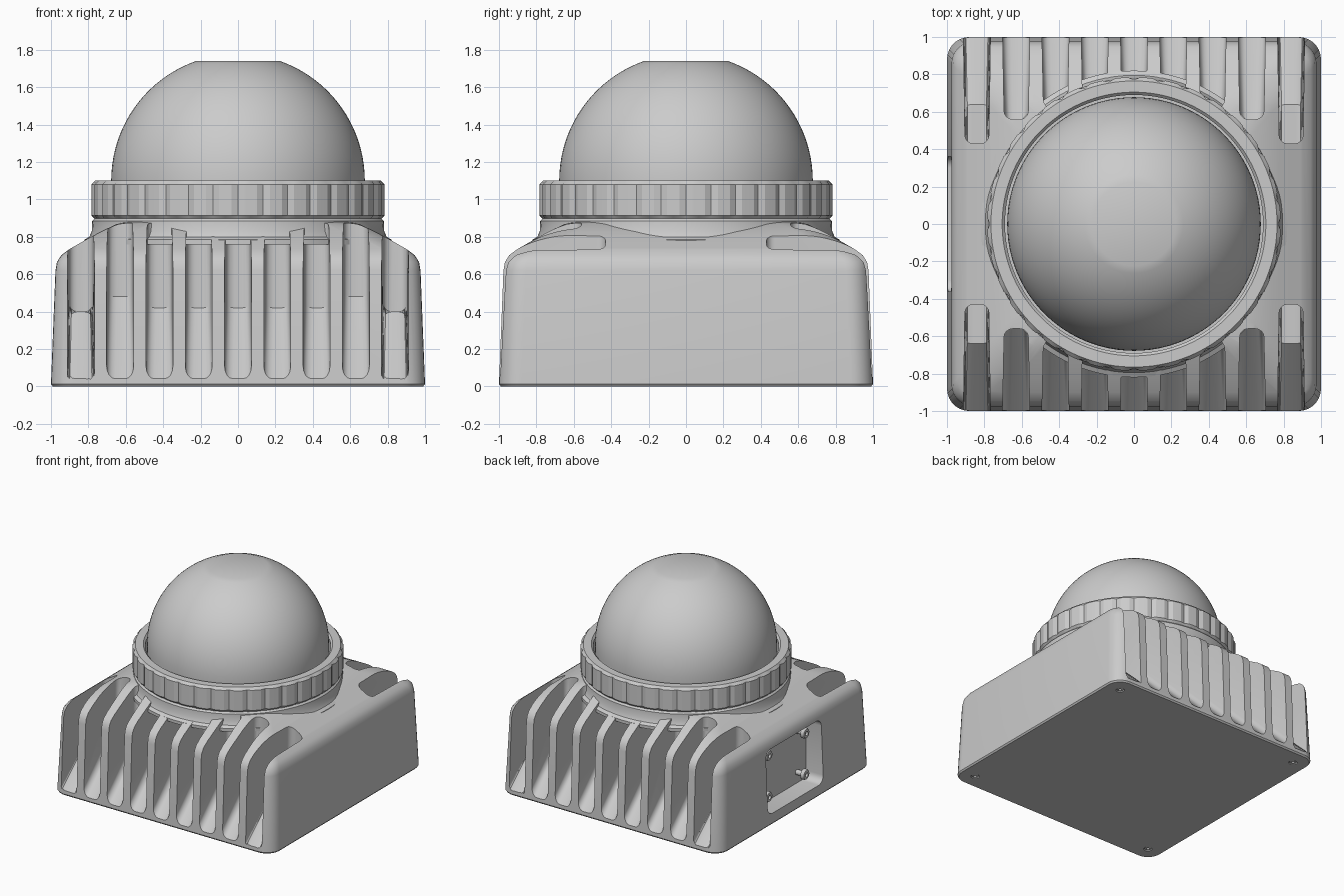
import bpy, bmesh, math
from math import sin, cos, pi, radians
from mathutils import Matrix, Vector

old = bpy.data.objects.get("Cube")
if old:
    bpy.data.objects.remove(old, do_unlink=True)

grey = bpy.data.materials.new("housing_grey")
grey.use_nodes = True
grey.diffuse_color = (0.6, 0.6, 0.6, 1)
grey.node_tree.nodes["Principled BSDF"].inputs["Base Color"].default_value = (0.6, 0.6, 0.6, 1)


def finish(bm, name):
    bmesh.ops.recalc_face_normals(bm, faces=bm.faces)
    mesh = bpy.data.meshes.new(name)
    bm.to_mesh(mesh)
    bm.free()
    obj = bpy.data.objects.new(name, mesh)
    bpy.context.collection.objects.link(obj)
    mesh.materials.append(grey)
    return obj


def activate(obj):
    bpy.ops.object.select_all(action='DESELECT')
    obj.select_set(True)
    bpy.context.view_layer.objects.active = obj


def smooth(obj, angle=30):
    activate(obj)
    bpy.ops.object.shade_smooth_by_angle(angle=radians(angle))


def bridge(bm, rings, closed=False):
    """Join rings of vertices with quads."""
    n = len(rings[0])
    pairs = list(zip(rings, rings[1:]))
    if closed:
        pairs.append((rings[-1], rings[0]))
    for a, b in pairs:
        for i in range(n):
            j = (i + 1) % n
            bm.faces.new((a[i], a[j], b[j], b[i]))


def lathe(name, profile, n=96, closed=False, radius=lambda i, k, r: r):
    """Revolve (r, z) points about z; radius() may vary r around the turn."""
    bm = bmesh.new()
    rings = []
    for k, (r, z) in enumerate(profile):
        ring = []
        for i in range(n):
            a, rr = 2 * pi * i / n, radius(i, k, r)
            ring.append(bm.verts.new((rr * cos(a), rr * sin(a), z)))
        rings.append(ring)
    bridge(bm, rings, closed)
    bmesh.ops.remove_doubles(bm, verts=bm.verts, dist=1e-5)
    return finish(bm, name)


# Housing: rounded square sections with drafted sides and a crowned top
def square_ring(bm, half, corner, z, steps=7):
    ring = []
    for q in range(4):
        a0 = q * pi / 2
        c = Matrix.Rotation(a0, 3, 'Z') @ Vector((half - corner, half - corner, 0))
        for s in range(steps + 1):
            a = a0 + s / steps * pi / 2
            ring.append(bm.verts.new((c.x + corner * cos(a), c.y + corner * sin(a), z)))
    return ring


bm = bmesh.new()
sections = [(.99, .11, 0), (1, .12, .012), (.976, .12, .62), (.968, .12, .665),
            (.945, .12, .702), (.90, .12, .735), (.83, .13, .775),
            (.74, .14, .825), (.65, .15, .868), (.57, .16, .885), (.45, .16, .89)]
rings = [square_ring(bm, *s) for s in sections]
bridge(bm, rings)
bm.faces.new(rings[0])
bm.faces.new(rings[-1])
housing = finish(bm, "housing")


# Cutters: cooling slots with a sloping floor, cable pocket, base screw holes
def slot(bm, x, end, side):
    outer, top = -1.2, 1.2
    pts = [(outer, -.16), (-.64, .4)]
    if end < .5:
        pts += [(-end, .4)]
    else:
        pts[1] = (-end, 1.04 - end)
    pts += [(-end, top), (outer, top)]
    rows = [[bm.verts.new((x + s * (.076 if y == outer else .064), y * side, z))
             for y, z in pts] for s in (-1, 1)]
    n = len(pts)
    for i in range(n):
        j = (i + 1) % n
        bm.faces.new((rows[0][i], rows[0][j], rows[1][j], rows[1][i]))
    for row in rows:
        bm.faces.new(row)
    edges = [bm.edges.get((row[i], row[i + 1])) for row in rows for i in range(n - 2)]
    bmesh.ops.bevel(bm, geom=edges, offset=.045, segments=4, profile=.5, affect='EDGES')


bm = bmesh.new()
for side in (1, -1):
    for i in range(-4, 5):
        slot(bm, i * .21, {4: .43, 3: .56}.get(abs(i), .62), side)

pocket = bmesh.ops.create_cube(bm, size=1, matrix=Matrix.Translation((-1, 0, .35))
                               @ Matrix.Diagonal((.32, .72, .52, 1)))["verts"]
along_x = [e for e in {e for v in pocket for e in v.link_edges}
           if abs(e.verts[0].co.x - e.verts[1].co.x) > .1]
bmesh.ops.bevel(bm, geom=along_x, offset=.06, segments=5, profile=.5, affect='EDGES')

corners = [(sx * .87, sy * .87) for sx in (-1, 1) for sy in (-1, 1)]
for x, y in corners:
    bmesh.ops.create_cone(bm, cap_ends=True, segments=20, radius1=.032, radius2=.032,
                          depth=.06, matrix=Matrix.Translation((x, y, 0)))
cutter = finish(bm, "slot_cutter")
cutter.hide_render = True

activate(housing)
cut = housing.modifiers.new("cut", 'BOOLEAN')
cut.operation = 'DIFFERENCE'
cut.solver = 'EXACT'
cut.object = cutter
bpy.ops.object.modifier_apply(modifier=cut.name)
bpy.data.objects.remove(cutter, do_unlink=True)
smooth(housing)

# Neck between housing and clamp ring
smooth(lathe("neck", [(0, .76), (.82, .76), (.82, .785), (.795, .80), (.782, .83),
                      (.78, .885), (.765, .90), (0, .90)]))


# Clamp ring with shallow grip grooves
def grooves(i, k, r):
    return r - .013 if k in (2, 3) and i % 4 == 0 else r


smooth(lathe("clamp_ring", [(.69, .895), (.765, .895), (.785, .915), (.785, 1.08),
                            (.765, 1.10), (.705, 1.10), (.69, 1.085)],
             n=144, closed=True, radius=grooves), 20)

# Dome with a flat top
R, base = .678, 1.10
top_angle = math.asin(.64 / R)
arc = [(R * cos(top_angle * t / 20), base + R * sin(top_angle * t / 20)) for t in range(21)]
smooth(lathe("dome", [(0, .89), (R, .89)] + arc + [(0, base + .64)]))


# Screws: head with a recessed drive, and a shank
def screw(name, matrix, r=.042, shank=.07):
    obj = lathe(name, [(0, -shank), (r * .5, -shank), (r * .5, 0), (r, 0), (r, .018),
                       (r * .85, .028), (r * .4, .030), (r * .4, .012), (0, .012)], n=24)
    obj.matrix_world = matrix
    smooth(obj)


facing_right = Matrix.Rotation(-pi / 2, 4, 'Y')
for y in (-.24, .24):
    for z in (.18, .52):
        screw("pocket_screw", Matrix.Translation((-.90, y, z)) @ facing_right)
for x, y in corners:
    screw("base_screw", Matrix.Translation((x, y, .032)) @ Matrix.Rotation(pi, 4, 'X'), r=.03)
